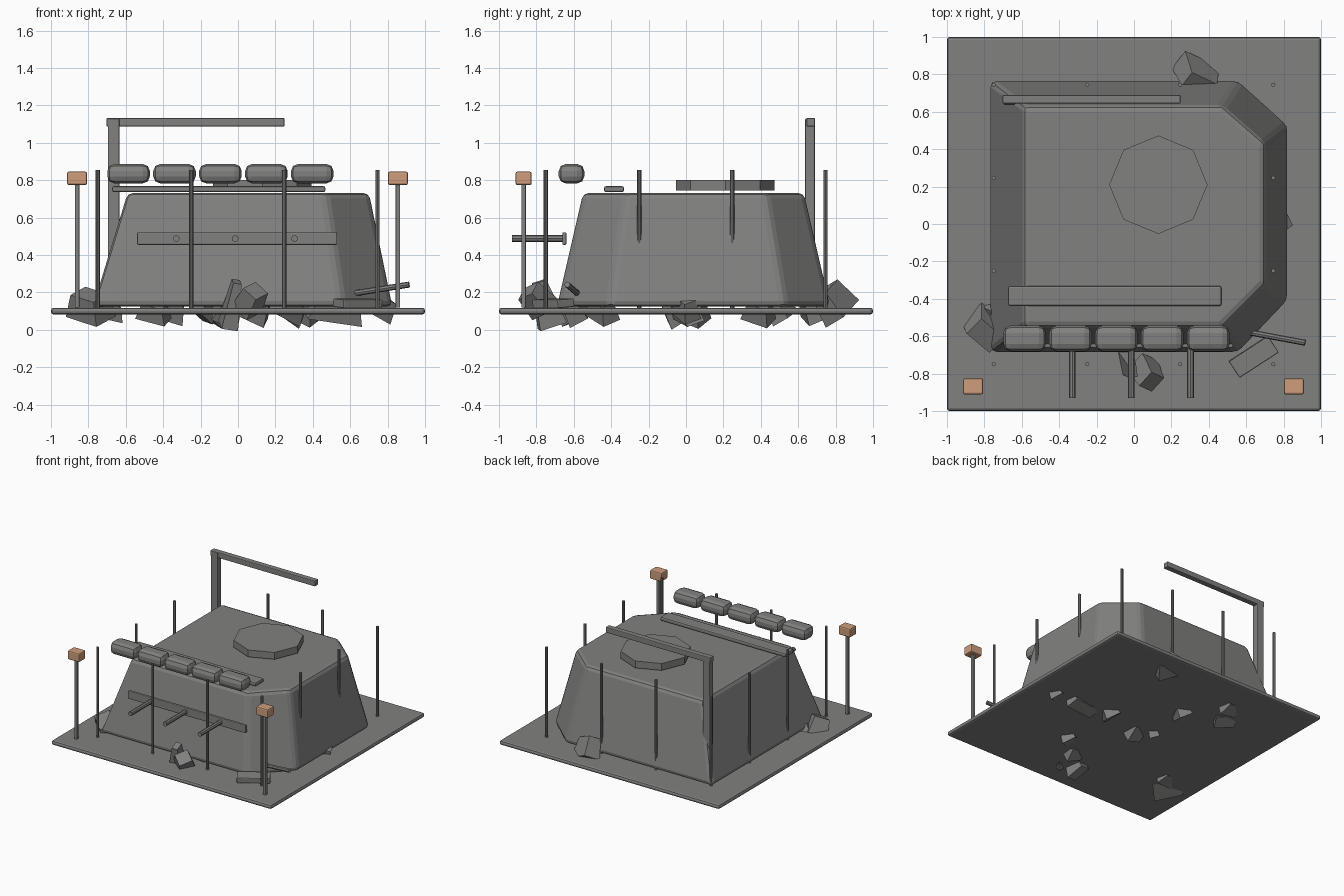
import bpy, bmesh, math
from mathutils import Vector, Euler


def material(name, rgb):
    m = bpy.data.materials.new(name)
    m.diffuse_color = (*rgb, 1)
    return m


GREY = material("concrete grey", (0.22, 0.22, 0.215))
TAN = material("lamp tan", (0.62, 0.34, 0.20))


def finish(name, bm, mat, bevel=0, segs=2):
    bmesh.ops.recalc_face_normals(bm, faces=bm.faces[:])
    me = bpy.data.meshes.new(name)
    bm.to_mesh(me)
    bm.free()
    ob = bpy.data.objects.new(name, me)
    bpy.context.collection.objects.link(ob)
    me.materials.append(mat)
    if bevel:
        mod = ob.modifiers.new("bevel", 'BEVEL')
        mod.width, mod.segments = bevel, segs
    return ob


def box(name, center, size, rot=(0, 0, 0), bevel=0.006, segs=2, mat=GREY, taper=1):
    """Box by centre, size and rotation in degrees; taper scales its top."""
    bm = bmesh.new()
    bmesh.ops.create_cube(bm, size=1)
    for v in bm.verts:
        k = taper if v.co.z > 0 else 1
        v.co = Vector((v.co.x * size[0] * k, v.co.y * size[1] * k, v.co.z * size[2]))
    ob = finish(name, bm, mat, bevel, segs)
    ob.location = center
    ob.rotation_euler = Euler([math.radians(a) for a in rot])
    return ob


def rod(name, a, b, r, sides=8):
    a, b = Vector(a), Vector(b)
    bm = bmesh.new()
    bmesh.ops.create_cone(bm, cap_ends=True, segments=sides, radius1=r, radius2=r,
                          depth=(b - a).length)
    ob = finish(name, bm, GREY)
    ob.location = (a + b) / 2
    ob.rotation_euler = (b - a).to_track_quat('Z', 'Y').to_euler()
    return ob


# ground slab
box("ground_slab", (0, 0, 0.1), (2, 2, 0.036), bevel=0.015)

# sloped bunker body with two cut corners
low = [(-0.775, -0.69), (0.56, -0.69), (0.825, -0.41), (0.825, 0.53), (0.56, 0.77), (-0.775, 0.77)]
top = [(-0.59, -0.55), (0.47, -0.55), (0.70, -0.32), (0.70, 0.43), (0.47, 0.63), (-0.59, 0.63)]
bm = bmesh.new()
lv = [bm.verts.new((x, y, 0.125)) for x, y in low]
tv = [bm.verts.new((x, y, 0.732)) for x, y in top]
bm.faces.new(lv[::-1])
bm.faces.new(tv)
for i in range(6):
    j = (i + 1) % 6
    bm.faces.new((lv[i], lv[j], tv[j], tv[i]))
finish("bunker_body", bm, GREY, 0.03)

# roof hatch
rod("roof_hatch", (0.13, 0.21, 0.745), (0.13, 0.21, 0.802), 0.263)

# roof plank and row of sandbags
box("roof_plank", (-0.103, -0.385, 0.752), (1.14, 0.107, 0.032), bevel=0.01)
for i in range(5):
    box("sandbag", (-0.585 + 0.2455 * i, -0.612, 0.835), (0.228, 0.137, 0.104), bevel=0.038)

# front rail with pegs
box("front_rail", (-0.005, -0.65, 0.488), (1.07, 0.022, 0.066))
for x in (-0.33, -0.015, 0.302):
    rod("rail_peg", (x, -0.93, 0.488), (x, -0.64, 0.488), 0.018)

# gantry post and arm
box("gantry_post", (-0.665, 0.663, 0.62), (0.062, 0.052, 1.02))
box("gantry_arm", (-0.227, 0.667, 1.11), (0.952, 0.046, 0.046))

# lamp posts with lamp heads
for x in (-0.86, 0.855):
    box("lamp_post", (x, -0.868, 0.45), (0.024, 0.024, 0.66), bevel=0.003)
    box("lamp_head", (x, -0.868, 0.81), (0.107, 0.086, 0.072), bevel=0.01, mat=TAN)

# reinforcing rods around the perimeter
steps = (-0.75, -0.25, 0.247, 0.745)
for x in steps:
    for y in steps:
        if abs(x) > 0.5 or abs(y) > 0.5:
            rod("reinforcing_rod", (x, y, 0.11), (x, y, 0.856), 0.011)

# loose debris in front
box("loose_board", (0.64, -0.71, 0.142), (0.25, 0.105, 0.045), (4, 0, 33))
rod("loose_bar", (0.62, -0.58, 0.195), (0.915, -0.635, 0.242), 0.016)

# rubble blocks: position, size, rotation, top scale
rubble = [
    ((0.34, 0.79, 0.15), (0.22, 0.13, 0.16), (28, 25, -25), 0.75),
    ((-0.03, -0.75, 0.14), (0.09, 0.15, 0.25), (18, 8, 10), 0.5),
    ((0.07, -0.80, 0.16), (0.12, 0.13, 0.14), (25, 40, -25), 0.8),
    ((-0.79, -0.57, 0.13), (0.22, 0.16, 0.13), (22, 14, -40), 0.75),
    ((-0.71, -0.46, 0.11), (0.20, 0.10, 0.08), (20, 12, 20), 0.7),
    ((0.77, 0.0, 0.12), (0.14, 0.10, 0.11), (20, 25, 35), 0.7),
    ((0.52, 0.0, 0.10), (0.30, 0.10, 0.10), (20, 8, 15), 0.8),
    ((0.28, 0.04, 0.10), (0.15, 0.12, 0.10), (30, 20, 60), 0.7),
    ((-0.05, -0.06, 0.10), (0.15, 0.13, 0.10), (35, 20, 10), 0.7),
    ((-0.17, 0.02, 0.11), (0.12, 0.08, 0.10), (15, 30, 50), 0.7),
    ((-0.13, 0.39, 0.10), (0.16, 0.11, 0.10), (30, 18, 70), 0.7),
    ((-0.37, 0.67, 0.11), (0.18, 0.11, 0.10), (24, 16, 15), 0.7),
    ((-0.45, 0.51, 0.10), (0.17, 0.10, 0.09), (28, 14, -20), 0.7),
    ((0.27, -0.45, 0.11), (0.17, 0.11, 0.10), (22, 22, 40), 0.7),
    ((0.10, -0.60, 0.11), (0.15, 0.11, 0.11), (30, 25, 0), 0.7),
]
for pos, size, rot, k in rubble:
    box("rubble_block", pos, size, rot, bevel=0, taper=k)
